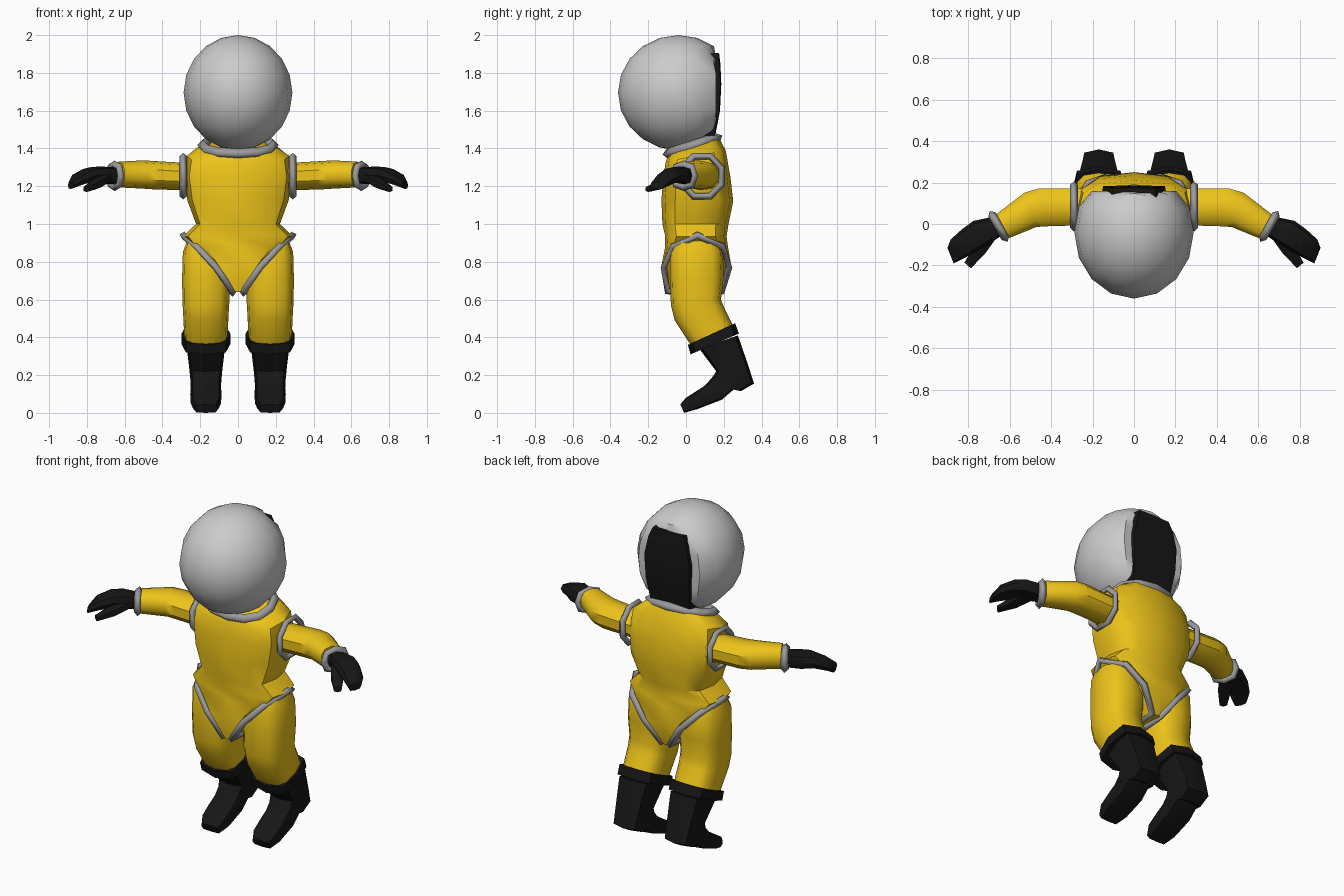
import bpy, bmesh, math
from mathutils import Vector as V


def material(name, *rgb):
    m = bpy.data.materials.new(name)
    m.diffuse_color = (*rgb, 1)
    return m


YELLOW = material("yellow_suit", 0.85, 0.55, 0.01)
BLACK = material("black_rubber", 0.008, 0.008, 0.008)
GREY = material("grey_trim", 0.33, 0.33, 0.34)


def se(c, p):
    return math.copysign(abs(c) ** p, c) if abs(c) > 1e-6 else 0


def section(a, b, w, n, p):
    """Rounded section spanning points a to b, with half-width vector w."""
    a, b, w = V(a), V(b), V(w)
    c, v = (a + b) / 2, (b - a) / 2
    return [c + w * se(math.cos(t), p) + v * se(math.sin(t), p)
            for t in (2 * math.pi * i / n for i in range(n))]


def finish(bm, name, mat, angle=40):
    bmesh.ops.recalc_face_normals(bm, faces=bm.faces)
    me = bpy.data.meshes.new(name)
    bm.to_mesh(me)
    bm.free()
    ob = bpy.data.objects.new(name, me)
    bpy.context.collection.objects.link(ob)
    if mat:
        me.materials.append(mat)
    bpy.ops.object.select_all(action='DESELECT')
    ob.select_set(True)
    bpy.context.view_layer.objects.active = ob
    bpy.ops.object.shade_smooth_by_angle(angle=math.radians(angle))
    return ob


def loft(name, sections, mat, n=12, p=0.7):
    bm = bmesh.new()
    rings = [[bm.verts.new(q) for q in section(*s[:3], n, s[3] if len(s) > 3 else p)]
             for s in sections]
    for r0, r1 in zip(rings, rings[1:]):
        for i in range(n):
            j = (i + 1) % n
            bm.faces.new((r0[i], r0[j], r1[j], r1[i]))
    bm.faces.new(rings[0])
    bm.faces.new(rings[-1])
    return finish(bm, name, mat)


def yz_loft(name, x, rows, mat, **kw):
    """Rows: front y, z, back y, z, half-width, optional squareness."""
    return loft(name, [((x, r[0], r[1]), (x, r[2], r[3]), (r[4], 0, 0), *r[5:])
                       for r in rows], mat, **kw)


def xy_loft(name, s, rows, mat, **kw):
    """Rows: front x, y, back x, y, centre z, half-height."""
    return loft(name, [((s * r[0], r[1], r[4]), (s * r[2], r[3], r[4]), (0, 0, r[5]))
                       for r in rows], mat, **kw)


def rim(name, pts, r):
    """Closed square-section trim along the points."""
    cu = bpy.data.curves.new(name, 'CURVE')
    cu.dimensions = '3D'
    cu.bevel_depth, cu.bevel_resolution = r, 0
    sp = cu.splines.new('POLY')
    sp.points.add(len(pts) - 1)
    for q, co in zip(sp.points, pts):
        q.co = (*co, 1)
    sp.use_cyclic_u = True
    cu.materials.append(GREY)
    ob = bpy.data.objects.new(name, cu)
    bpy.context.collection.objects.link(ob)
    bpy.ops.object.select_all(action='DESELECT')
    ob.select_set(True)
    bpy.context.view_layer.objects.active = ob
    bpy.ops.object.convert(target='MESH')


# Helmet: low-poly sphere flattened at the back
bm = bmesh.new()
bmesh.ops.create_uvsphere(bm, u_segments=16, v_segments=10, radius=1)
for v in bm.verts:
    v.co = (v.co.x * 0.288, min(v.co.y * 0.32 - 0.04, 0.16), v.co.z * 0.305 + 1.695)
finish(bm, "helmet", None)

# Back panel of the helmet
yz_loft("helmet_back_panel", 0, [
    (0.06, 1.46, 0.155, 1.47, 0.14), (0.06, 1.60, 0.18, 1.60, 0.155),
    (0.06, 1.74, 0.187, 1.74, 0.16), (0.06, 1.85, 0.182, 1.85, 0.135),
    (0.06, 1.90, 0.175, 1.905, 0.11)], BLACK, n=8, p=0.2)

# Collar ring
rim("collar", section((0, -0.095, 1.372), (0, 0.165, 1.455), (0.185, 0, 0), 12, 0.85), 0.03)

# Torso with high-cut leg openings
yz_loft("torso", 0, [
    (-0.09, 1.375, 0.175, 1.455, 0.19), (-0.107, 1.33, 0.21, 1.39, 0.272),
    (-0.12, 1.25, 0.235, 1.25, 0.285), (-0.13, 1.13, 0.25, 1.12, 0.268),
    (-0.125, 1.0, 0.225, 1.0, 0.222), (-0.11, 0.935, 0.215, 0.935, 0.29, 0.65),
    (-0.11, 0.88, 0.222, 0.88, 0.235, 0.45), (-0.13, 0.78, 0.24, 0.78, 0.13, 0.35),
    (-0.11, 0.64, 0.20, 0.64, 0.025, 0.3)], YELLOW)

for s, side in ((1, "left"), (-1, "right")):
    # Leg opening trim
    arch = [(0.29, 0.06, 0.94), (0.22, -0.07, 0.88), (0.12, -0.117, 0.775),
            (0.03, -0.098, 0.645), (0.03, 0.05, 0.635), (0.03, 0.19, 0.645),
            (0.12, 0.228, 0.775), (0.22, 0.195, 0.88)]
    rim(side + "_leg_trim", [(s * x, y, z) for x, y, z in arch], 0.02)

    # Trouser leg
    yz_loft(side + "_leg", s * 0.17, [
        (-0.06, 0.91, 0.17, 0.91, 0.10), (-0.085, 0.85, 0.195, 0.85, 0.122),
        (-0.085, 0.70, 0.20, 0.72, 0.126), (-0.08, 0.57, 0.185, 0.60, 0.124),
        (-0.06, 0.49, 0.205, 0.55, 0.12), (0.025, 0.36, 0.25, 0.46, 0.115)], YELLOW)

    # Boot cuff
    yz_loft(side + "_boot_cuff", s * 0.17, [
        (0.01, 0.36, 0.26, 0.475, 0.13), (0.025, 0.31, 0.28, 0.42, 0.13)],
        BLACK, n=8, p=0.6)

    # Boot: shaft, heel and forefoot
    yz_loft(side + "_boot", s * 0.17, [
        (0.07, 0.34, 0.275, 0.41, 0.105), (0.16, 0.22, 0.33, 0.25, 0.088),
        (0.14, 0.19, 0.36, 0.155, 0.082), (0.11, 0.155, 0.29, 0.115, 0.08),
        (0.10, 0.145, 0.26, 0.13, 0.08), (0.07, 0.125, 0.19, 0.07, 0.083),
        (0.0, 0.08, 0.06, 0.02, 0.08), (-0.03, 0.045, -0.01, 0.0, 0.06)],
        BLACK, n=8, p=0.45)

    # Armhole trim
    hole = [(s * 0.29, 0.085 + 0.112 * math.cos(t), 1.253 + 0.115 * math.sin(t))
            for t in (math.pi * (i + 0.5) / 4 for i in range(8))]
    rim(side + "_armhole_trim", hole, 0.019)

    # Sleeve bent forward at the elbow
    xy_loft(side + "_sleeve", s, [
        (0.25, -0.01, 0.25, 0.175, 1.25, 0.072), (0.42, -0.015, 0.46, 0.175, 1.258, 0.075),
        (0.47, -0.018, 0.53, 0.155, 1.262, 0.075),
        (0.60, -0.07, 0.665, 0.05, 1.262, 0.068)], YELLOW, n=10, p=0.85)

    # Wrist ring
    rim(side + "_wrist_ring", section((s * 0.62, -0.067, 1.255), (s * 0.685, 0.045, 1.255),
                                      (0, 0, 0.06), 8, 0.8), 0.021)

    # Glove with joined fingers
    xy_loft(side + "_glove", s, [
        (0.63, -0.05, 0.68, 0.035, 1.255, 0.045), (0.69, -0.09, 0.775, 0.015, 1.26, 0.045),
        (0.74, -0.12, 0.83, -0.025, 1.26, 0.04), (0.81, -0.16, 0.885, -0.075, 1.235, 0.032),
        (0.87, -0.19, 0.90, -0.115, 1.205, 0.02)], BLACK, n=8, p=0.7)

    # Thumb pointing forward and down
    xy_loft(side + "_thumb", s, [
        (0.66, -0.07, 0.75, -0.04, 1.25, 0.03), (0.715, -0.145, 0.78, -0.11, 1.215, 0.03),
        (0.785, -0.215, 0.82, -0.185, 1.185, 0.016)], BLACK, n=6, p=0.8)
